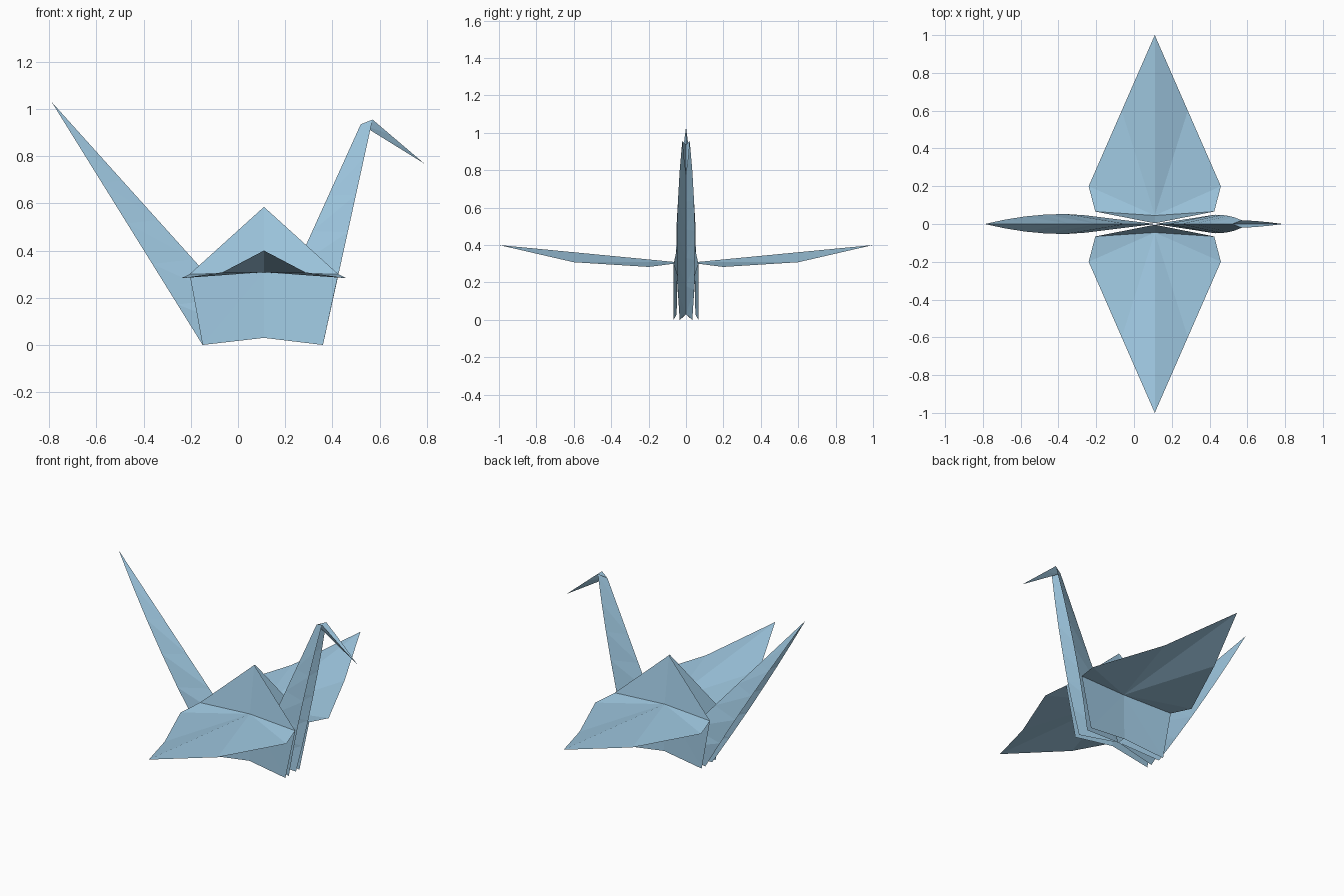
import bpy
from mathutils import Vector

if "Cube" in bpy.data.objects:
    bpy.data.objects.remove(bpy.data.objects["Cube"])

paper = bpy.data.materials.new("blue_paper")
paper.diffuse_color = (0.36, 0.60, 0.78, 1)
paper.use_nodes = True
paper.node_tree.nodes["Principled BSDF"].inputs["Base Color"].default_value = paper.diffuse_color
CX = 0.11  # the body's centre crease


def sheet(name, tris, facing):
    """Flat-shaded paper part on the +y side, mirrored to -y."""
    verts, faces = [], []
    for tri in tris:
        a, b, c = (Vector(p) for p in tri)
        if (b - a).cross(c - a).dot(Vector(facing)) < 0:
            b, c = c, b
        face = []
        for p in (a, b, c):
            p = tuple(round(v, 5) for v in p)
            if p not in verts:
                verts.append(p)
            face.append(verts.index(p))
        faces.append(face)
    me = bpy.data.meshes.new(name)
    me.from_pydata(verts, [], faces)
    me.materials.append(paper)
    ob = bpy.data.objects.new(name, me)
    bpy.context.collection.objects.link(ob)
    mod = ob.modifiers.new("mirror", 'MIRROR')
    mod.use_axis = (False, True, False)
    mod.merge_threshold = 0.0005


def fan(centre, rim):
    return [(centre, p, q) for p, q in zip(rim, rim[1:])]


def strip(a, b):
    tris = []
    for i in range(len(a) - 1):
        tris += [(a[i], b[i], b[i + 1]), (a[i], b[i + 1], a[i + 1])]
    return [t for t in tris if len(set(map(tuple, t))) == 3]


def fold_points(start, end, widths):
    """Points along a straight line in side view, with given y offsets."""
    n = len(widths) - 1
    return [(start[0] + (end[0] - start[0]) * i / n, w,
             start[1] + (end[1] - start[1]) * i / n) for i, w in enumerate(widths)]


# Shared fold corners of the body
root = (CX, 0.045, 0.308)
back_top, front_top = (-0.205, 0.066, 0.30), (0.425, 0.066, 0.30)
back_low, front_low = (-0.15, 0.066, 0), (0.36, 0.066, 0)
low_mid = (CX, 0.05, 0.03)
peak = (CX, 0.004, 0.585)
inner = (CX, 0.014, 0.13)

# Wings: creases radiate from the root, the middle crease rises to the tip
half = [(0.315, 0.066, 0.30), (0.35, 0.2, 0.283), (0.175, 0.6, 0.308)]
rim = [(CX - x, y, z) for x, y, z in half] + [(CX, 1.0, 0.40)]
rim += [(CX + x, y, z) for x, y, z in reversed(half)]
sheet("wings", fan(root, rim), (0, 0, 1))

# Body side panels below the wings
sheet("body_sides", fan(root, [back_top, back_low, low_mid, front_low, front_top]), (0, 1, 0))

# Central hump between the wings
sheet("back_hump", fan(root, [back_top, peak, front_top]), (0, 1, 0.1))

# Inner pleats inside the hump
sheet("inner_pleats", [(peak, back_top, inner), (peak, front_top, inner)], (0, -1, 0))

# Tail: V fold, ridge on the upper side and open on the outside
tail_ridge = fold_points((CX, 0.03), (-0.79, 1.03), [0] * 7)
tail_edge = fold_points((-0.15, 0), (-0.79, 1.03), [0.032, 0.046, 0.053, 0.05, 0.04, 0.023, 0])
sheet("tail", strip(tail_ridge, tail_edge), (0, 1, 0))

# Neck: same fold, blunt at the top
neck_ridge = fold_points((CX, 0.03), (0.52, 0.935), [0] * 7)
neck_edge = fold_points((0.36, 0), (0.57, 0.955), [0.034, 0.044, 0.049, 0.048, 0.043, 0.034, 0.02])
sheet("neck", strip(neck_ridge, neck_edge), (0, 1, 0))

# Head: reverse fold, ridge below and open on top
beak_ridge = fold_points((0.52, 0.935), (0.79, 0.768), [0] * 4)
beak_edge = fold_points((0.57, 0.955), (0.79, 0.768), [0.02, 0.016, 0.009, 0])
sheet("head", strip(beak_ridge, beak_edge), (0, 1, -0.1))
